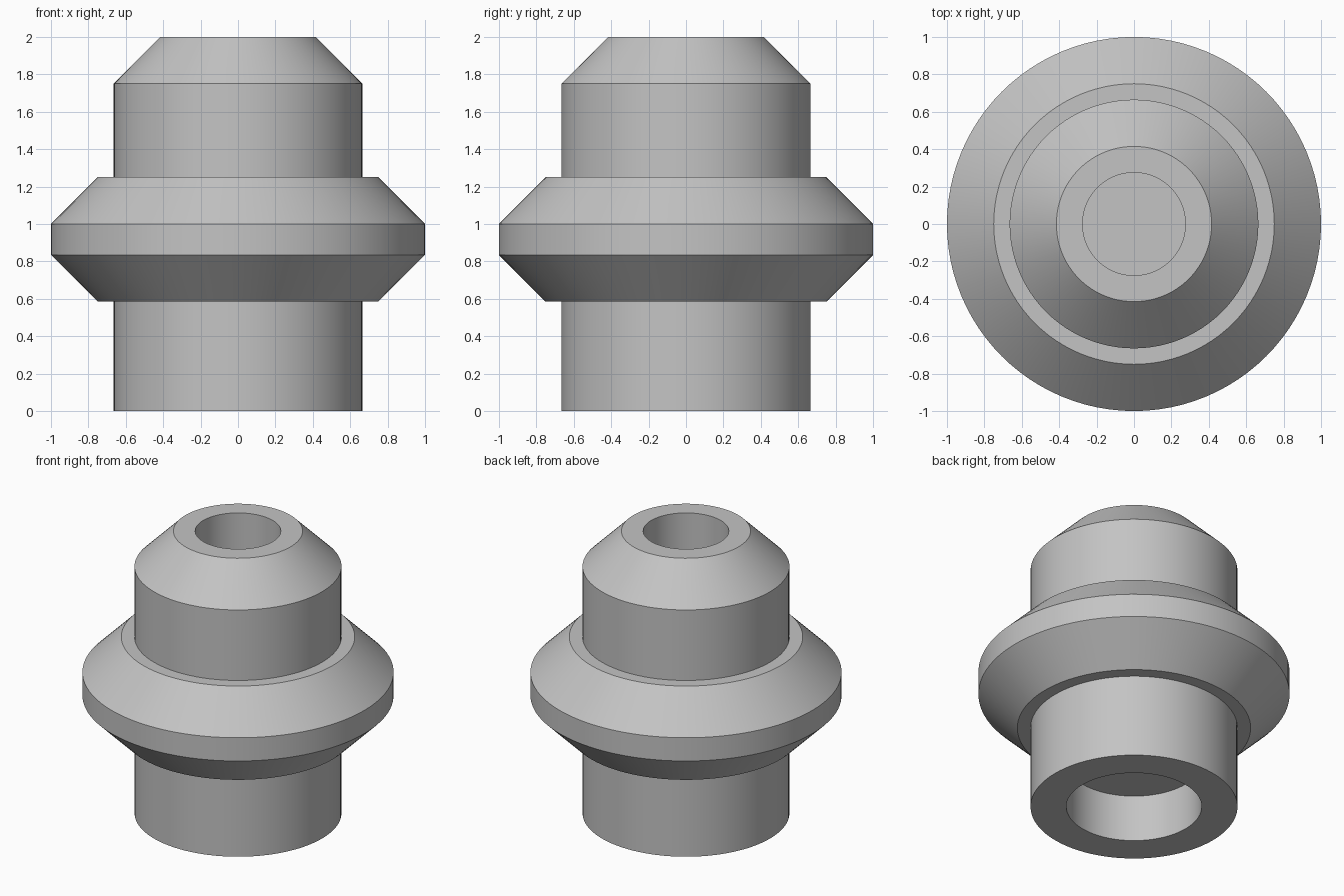
import bpy, bmesh, math

if "Cube" in bpy.data.objects:
    bpy.data.objects.remove(bpy.data.objects["Cube"])

SEGMENTS = 96

grey = bpy.data.materials.new("light grey")
grey.diffuse_color = (0.55, 0.55, 0.55, 1)
grey.use_nodes = True
grey.node_tree.nodes["Principled BSDF"].inputs["Base Color"].default_value = grey.diffuse_color


def lathe(name, profile, mat):
    """Spin a closed (radius, z) profile around the z axis."""
    bm = bmesh.new()
    verts = [bm.verts.new((r, 0, z)) for r, z in profile]
    edges = [bm.edges.new(pair) for pair in zip(verts, verts[1:])]
    bmesh.ops.spin(bm, geom=verts + edges, cent=(0, 0, 0), axis=(0, 0, 1),
                   angle=math.tau, steps=SEGMENTS, use_duplicate=False)
    bmesh.ops.remove_doubles(bm, verts=bm.verts, dist=1e-4)
    bmesh.ops.recalc_face_normals(bm, faces=bm.faces)
    mesh = bpy.data.meshes.new(name)
    bm.to_mesh(mesh)
    bm.free()
    mesh.materials.append(mat)
    obj = bpy.data.objects.new(name, mesh)
    bpy.context.collection.objects.link(obj)
    bpy.context.view_layer.objects.active = obj
    obj.select_set(True)
    bpy.ops.object.shade_smooth_by_angle(angle=math.radians(30))
    obj.select_set(False)
    return obj


# Flanged bushing: counterbore below, outer wall and flange, bore from the top
lathe("flanged_bushing", [
    (0, 0.33), (0.435, 0.33), (0.435, 0),               # counterbore
    (0.665, 0), (0.665, 0.585),                         # lower sleeve
    (0.75, 0.585), (1, 0.835), (1, 1), (0.75, 1.25),    # chamfered flange
    (0.665, 1.25), (0.665, 1.75), (0.415, 2),           # upper sleeve
    (0.275, 2), (0.275, 0.35), (0, 0.35),               # bore with thin floor
], grey)
